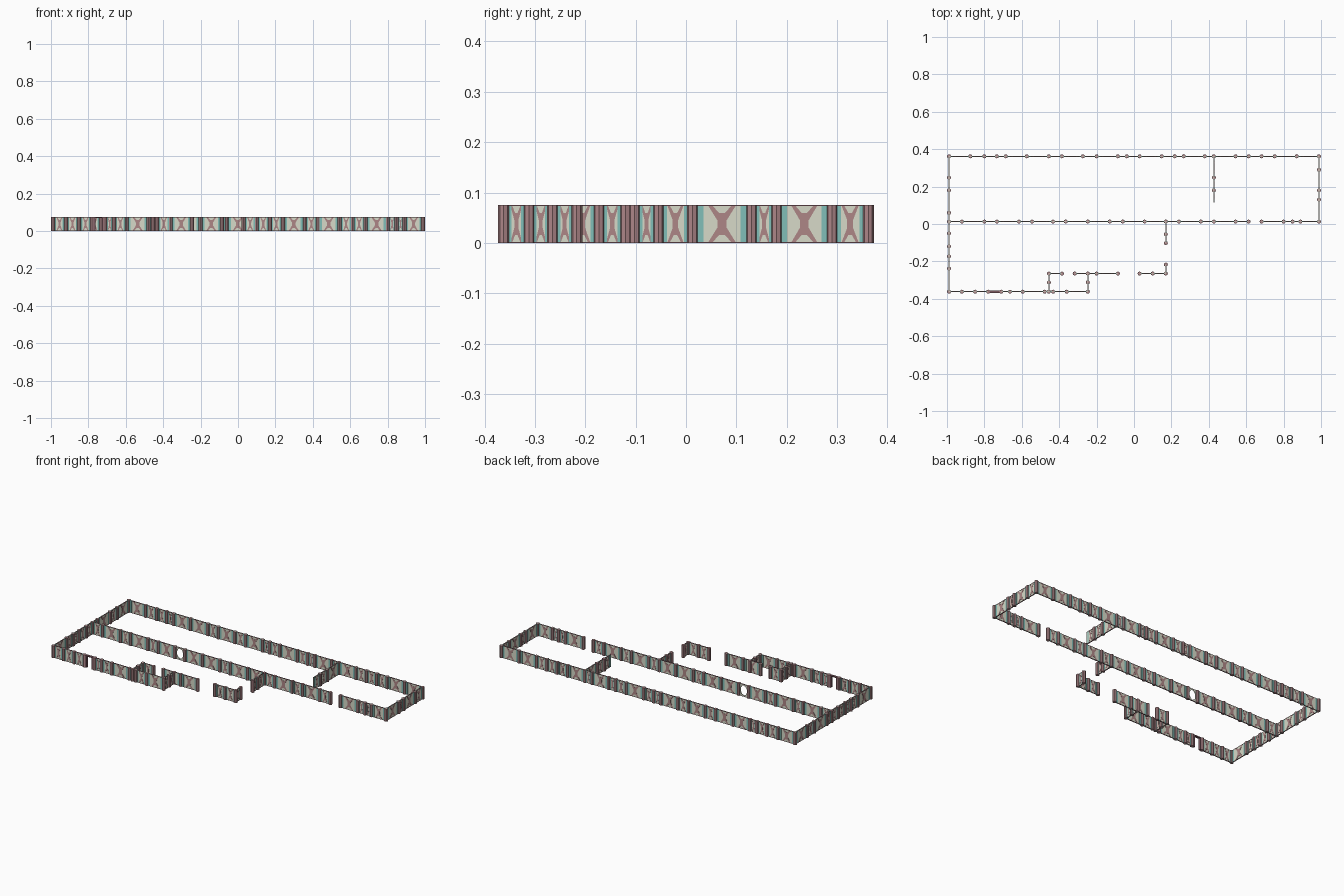
import bpy, bmesh, math
from mathutils import Matrix, Vector

if "Cube" in bpy.data.objects:
    bpy.data.objects.remove(bpy.data.objects["Cube"])

H = 0.075          # wall height
R = 0.011          # post radius
XL, XR, YB, YF, YM = -0.989, 0.989, 0.362, -0.362, 0.013

COLORS = {
    "wall_panels": (0.68, 0.70, 0.58, 1),
    "teal_trims": (0.22, 0.52, 0.48, 1),
    "cross_braces": (0.42, 0.24, 0.24, 1),
    "posts": (0.42, 0.24, 0.25, 1),
    "rails": (0.20, 0.10, 0.12, 1),
}
parts = {name: bmesh.new() for name in COLORS}


def prism(part, outline, thick, frame):
    """Extrude an outline (along, height) evenly about the wall centre line."""
    bm = parts[part]
    a = [bm.verts.new(frame @ Vector((u, -thick / 2, v))) for u, v in outline]
    b = [bm.verts.new(frame @ Vector((u, thick / 2, v))) for u, v in outline]
    bm.faces.new(a)
    bm.faces.new(b[::-1])
    n = len(a)
    for i in range(n):
        j = (i + 1) % n
        bm.faces.new((a[j], a[i], b[i], b[j]))


def rect(u0, u1, v0, v1):
    return [(u0, v0), (u1, v0), (u1, v1), (u0, v1)]


def mirrored(part, outline, thick, frame, length):
    prism(part, outline, thick, frame)
    prism(part, [(length - u, v) for u, v in outline][::-1], thick, frame)


def panel(p, q, kind="plain"):
    p, q = Vector((*p, 0)), Vector((*q, 0))
    d = q - p
    L = d.length
    f = Matrix.Translation(p) @ Matrix.Rotation(math.atan2(d.y, d.x), 4, 'Z')
    c, m = L / 2, H / 2
    if kind == "door":
        # open doorway with jambs and a thin lintel
        mirrored("rails", rect(0.008, 0.017, 0, H), 0.014, f, L)
        prism("rails", rect(0.008, L - 0.008, H - 0.006, H), 0.014, f)
        return
    if kind == "hole":
        # two halves around an octagonal opening
        w, h = 0.021, 0.031
        half = [(0, 0), (c, 0), (c, m - h), (c - w * .6, m - h * .8), (c - w, m - h * .35),
                (c - w, m + h * .35), (c - w * .6, m + h * .8), (c, m + h), (c, H), (0, H)]
        mirrored("wall_panels", half, 0.004, f, L)
    else:
        prism("wall_panels", rect(0, L, 0, H), 0.003, f)
        # X brace with a filled waist
        t, k, w = L * .24, L * .17, L * .08
        x = [(-t, 0), (-k, 0), (-w * .6, m * .42), (w * .6, m * .42), (k, 0), (t, 0),
             (w, m * .8), (w, m * 1.2), (t, H), (k, H), (w * .6, m * 1.58),
             (-w * .6, m * 1.58), (-k, H), (-t, H), (-w, m * 1.2), (-w, m * .8)]
        prism("cross_braces", [(c + u, v) for u, v in x], 0.005, f)
        mirrored("teal_trims", rect(R * .6, R + L * .09, 0, H), 0.005, f, L)
    # dark edges on top and bottom
    prism("rails", rect(0, L, H - 0.002, H), 0.0055, f)
    prism("rails", rect(0, L, 0, 0.0015), 0.0055, f)


posts = set()


def wall(axis, fixed, stops, special=None, end_post=True):
    pts = [(s, fixed) if axis == 'x' else (fixed, s) for s in stops]
    for i, (p, q) in enumerate(zip(pts, pts[1:])):
        panel(p, q, (special or {}).get(i, "plain"))
    posts.update(pts if end_post else pts[:-1])


# outer walls
wall('x', YB, [XL, -.875, -.80, -.733, -.685, -.573, -.455, -.385, -.273, -.20, -.086, -.038,
               .03, .148, .218, .266, .378, .427, .543, .613, .682, .752, .87, XR])
wall('x', YF, [XL, -.92, -.85, -.78, -.71, -.663, -.595, -.478, -.433, -.36, -.247], {3: "door"})
wall('y', XL, [YF, -.238, -.173, -.12, -.05, YM, .06, .18, .248, YB])
wall('y', XR, [YM, .13, .18, .29, YB])
# long middle wall with a gap
wall('x', YM, [XL, -.92, -.80, -.733, -.615, -.545, -.433, -.365, -.247, -.13, -.06, .057,
               .17, .24, .357, .427, .543, .613], {6: "hole"})
wall('x', YM, [.682, .80, .848, .89, XR])
# partitions and porch walls
wall('y', .427, [YB, .248, .18, .115], end_post=False)
wall('y', .17, [YM, -.055, -.102])
wall('y', .17, [-.217, -.265])
wall('x', -.265, [-.455, -.385])
wall('x', -.265, [-.317, -.20, -.086])
wall('x', -.265, [.03, .10, .17])
wall('y', -.455, [-.265, -.312, YF])
wall('y', -.247, [-.265, -.312, YF])

# octagonal posts
for x, y in sorted(posts):
    bmesh.ops.create_cone(parts["posts"], cap_ends=True, segments=8, radius1=R, radius2=R,
                          depth=H, matrix=Matrix.Translation((x, y, H / 2)))

for name, bm in parts.items():
    bmesh.ops.recalc_face_normals(bm, faces=bm.faces)
    me = bpy.data.meshes.new(name)
    bm.to_mesh(me)
    bm.free()
    mat = bpy.data.materials.new(name)
    mat.diffuse_color = COLORS[name]
    mat.use_nodes = True
    mat.node_tree.nodes["Principled BSDF"].inputs["Base Color"].default_value = mat.diffuse_color
    me.materials.append(mat)
    bpy.context.collection.objects.link(bpy.data.objects.new(name, me))
